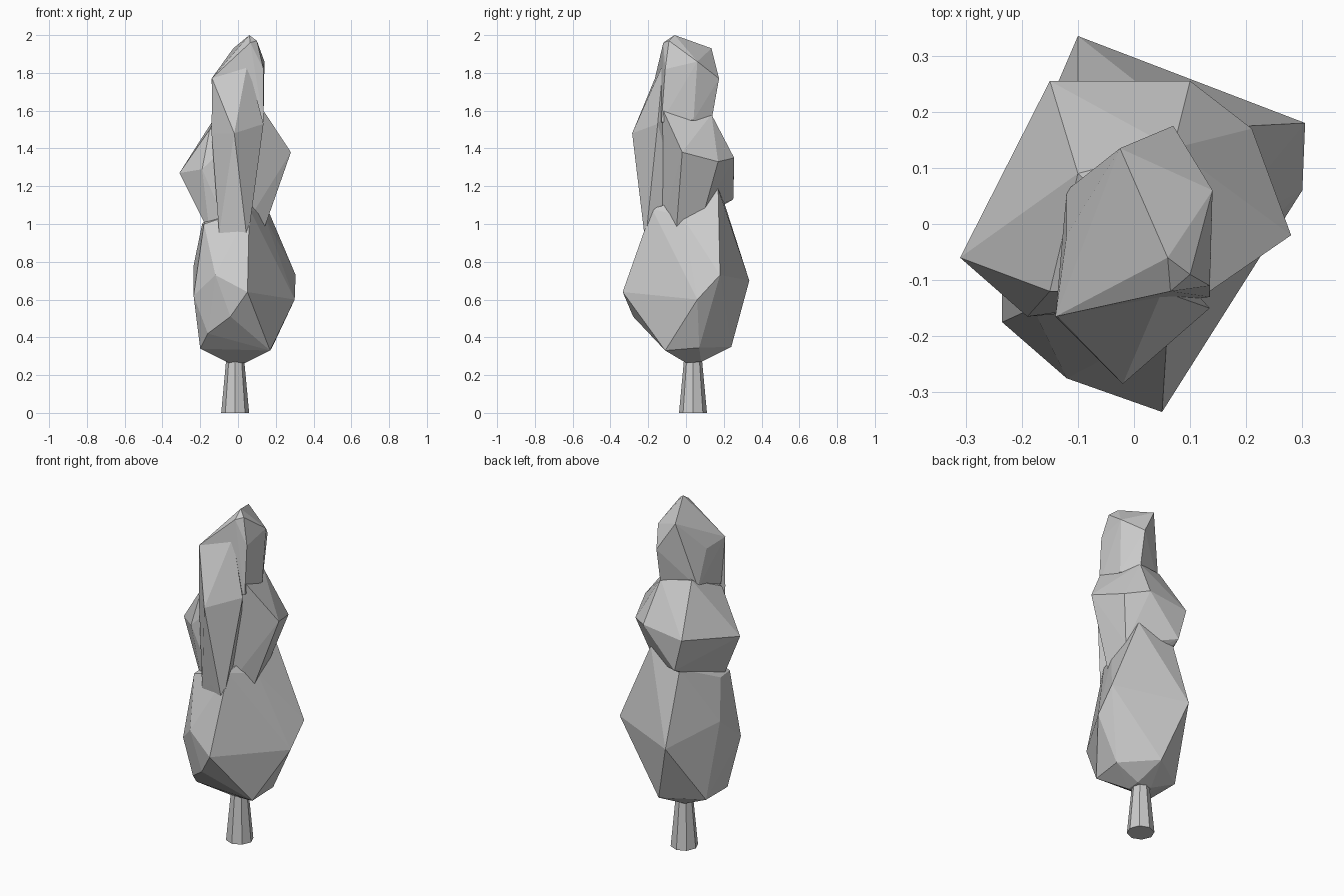
import bpy, bmesh


def hull(name, points):
    """Faceted lobe: convex shell around a few corner points."""
    bm = bmesh.new()
    for p in points:
        bm.verts.new(p)
    res = bmesh.ops.convex_hull(bm, input=bm.verts[:])
    junk = {g for g in res["geom_interior"] + res["geom_unused"]
            if isinstance(g, bmesh.types.BMVert)}
    bmesh.ops.delete(bm, geom=list(junk), context='VERTS')
    bmesh.ops.recalc_face_normals(bm, faces=bm.faces[:])
    mesh = bpy.data.meshes.new(name)
    bm.to_mesh(mesh)
    bm.free()
    ob = bpy.data.objects.new(name, mesh)
    bpy.context.collection.objects.link(ob)
    return ob


# Trunk: tapered, eight-sided
bpy.ops.mesh.primitive_cone_add(vertices=8, radius1=0.074, radius2=0.045, depth=0.31,
                                location=(-0.015, 0.037, 0.155))
bpy.context.object.name = "trunk"

# Broad lower foliage
crown = hull("foliage", [
    (-.05, .0, .265), (.04, .0, .265), (.04, .08, .27), (-.05, .08, .27),
    (.17, -.11, .33), (.18, .07, .345), (.01, .24, .35), (-.20, .10, .34), (-.20, -.10, .34),
    (-.16, -.19, .42), (-.04, -.28, .51), (.05, -.335, .64), (-.12, -.275, .73),
    (-.235, -.175, .62), (-.235, .02, .78), (-.10, .335, .70), (.30, .06, .60),
    (.305, .18, .73), (-.02, -.20, .95), (.06, -.18, 1.08), (.14, -.02, 1.04),
    (.11, .17, 1.19), (-.10, .20, 1.12), (-.19, -.05, 1.0), (-.18, -.15, 1.0)])

# Middle foliage with side points
middle = hull("middle_foliage", [
    (-.31, -.06, 1.27), (-.19, -.165, 1.29), (-.15, .255, 1.32), (.10, .255, 1.35),
    (-.10, .25, 1.13), (.21, .17, 1.33), (.28, -.02, 1.38), (.14, -.05, .98),
    (.14, .10, 1.08), (-.10, .09, 1.6), (.07, .135, 1.58), (.135, -.12, 1.6),
    (-.15, -.12, 1.5), (-.15, -.12, .95), (-.02, -.15, .9)])

# Narrow ridge down the front
ridge = hull("front_ridge", [
    (-.02, -.285, 1.48), (.07, -.18, 1.45), (.135, -.15, 1.53), (-.137, -.165, 1.77),
    (.05, -.12, 1.85), (-.14, -.165, 1.48), (-.02, -.215, 1.0), (.05, -.215, .9),
    (.0, -.15, .75), (-.10, -.19, .95), (0, 0, 1.0), (0, 0, 1.7)])

# Tapering top
top = hull("top_foliage", [
    (.06, -.06, 2.0), (.10, -.09, 1.97), (.065, -.12, 1.96), (-.025, .135, 1.93),
    (.07, .175, 1.77), (-.14, -.165, 1.77), (-.12, -.02, 1.75), (.14, .06, 1.86),
    (.135, -.11, 1.82), (.135, -.13, 1.54), (.13, .04, 1.55), (.07, .13, 1.52),
    (-.12, .06, 1.55), (-.13, -.14, 1.5)])

# Merge the lobes into one crown
bpy.context.view_layer.objects.active = crown
for lobe in (middle, ridge, top):
    mod = crown.modifiers.new("join", 'BOOLEAN')
    mod.operation = 'UNION'
    mod.solver = 'EXACT'
    mod.object = lobe
    bpy.ops.object.modifier_apply(modifier=mod.name)
    bpy.data.objects.remove(lobe)
